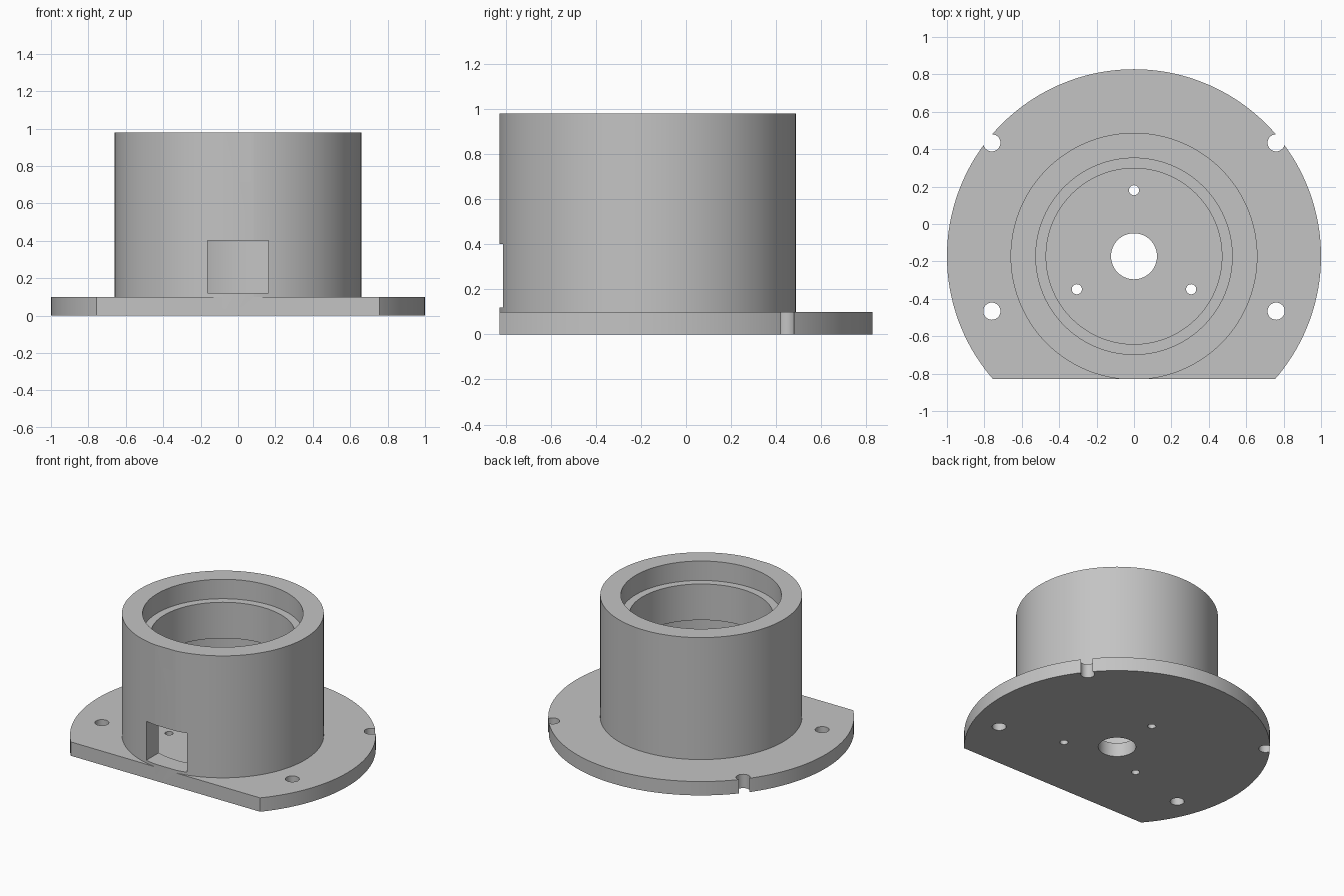
import bpy
import bmesh
from math import cos, sin, pi, radians
from mathutils import Matrix

if "Cube" in bpy.data.objects:
    bpy.data.objects.remove(bpy.data.objects["Cube"])

AXIS_Y = -0.1725      # centre of the round housing
FLAT_Y = -0.8275      # flat front edge of the flange

grey = bpy.data.materials.new("plain grey")
grey.use_nodes = True
colour = (0.55, 0.55, 0.55, 1)
grey.diffuse_color = colour
grey.node_tree.nodes["Principled BSDF"].inputs["Base Color"].default_value = colour


def add_object(name, bm):
    bmesh.ops.recalc_face_normals(bm, faces=bm.faces)
    mesh = bpy.data.meshes.new(name)
    bm.to_mesh(mesh)
    bm.free()
    mesh.materials.append(grey)
    obj = bpy.data.objects.new(name, mesh)
    bpy.context.collection.objects.link(obj)
    return obj


def lathe(name, profile, steps):
    """Spin a closed (radius, height) profile round the housing axis."""
    bm = bmesh.new()
    rings = [[bm.verts.new((r * cos(2 * pi * i / steps),
                            AXIS_Y + r * sin(2 * pi * i / steps), z))
              for r, z in profile] for i in range(steps)]
    n = len(profile)
    for i in range(steps):
        a, b = rings[i], rings[(i + 1) % steps]
        for j in range(n):
            k = (j + 1) % n
            bm.faces.new((a[j], b[j], b[k], a[k]))
    return add_object(name, bm)


def box(name, low, high):
    bm = bmesh.new()
    size = [h - l for l, h in zip(low, high)]
    mid = [(h + l) / 2 for l, h in zip(low, high)]
    bmesh.ops.create_cube(bm, size=1, matrix=Matrix.Translation(mid) @ Matrix.Diagonal((*size, 1)))
    return add_object(name, bm)


def drill(name, x, y, radius):
    bm = bmesh.new()
    bmesh.ops.create_cone(bm, cap_ends=True, segments=32, radius1=radius, radius2=radius,
                          depth=0.3, matrix=Matrix.Translation((x, y, 0.05)))
    return add_object(name, bm)


# Flange, tube wall, stepped bore and centre hole in one turned profile
housing = lathe("flanged_housing", [
    (0.123, 0), (1, 0), (1, 0.1), (0.66, 0.1), (0.66, 0.98), (0.525, 0.98),
    (0.525, 0.84), (0.47, 0.84), (0.47, 0.58), (0.525, 0.58), (0.525, 0.1), (0.123, 0.1),
], 144)

# Flat front edge and the window through the front wall
cutters = [
    box("flat_edge_cutter", (-1.5, -1.5, -0.5), (1.5, FLAT_Y, 1.5)),
    box("window_cutter", (-0.163, -1.2, 0.12), (0.163, AXIS_Y - 0.3, 0.402)),
]

# Mounting holes; the rear pair breaks through the rim
for x in (-0.76, 0.76):
    for y in (-0.466, 0.434):
        cutters.append(drill("mounting_hole_cutter", x, y, 0.046))

# Three small screw holes in the floor
for angle in (90, 210, 330):
    a = radians(angle)
    cutters.append(drill("screw_hole_cutter", 0.353 * cos(a), AXIS_Y + 0.353 * sin(a), 0.027))

bpy.ops.object.select_all(action="DESELECT")
bpy.context.view_layer.objects.active = housing
housing.select_set(True)
for cutter in cutters:
    cutter.hide_render = True
    mod = housing.modifiers.new("cut", "BOOLEAN")
    mod.operation = "DIFFERENCE"
    mod.solver = "EXACT"
    mod.object = cutter
    bpy.ops.object.modifier_apply(modifier=mod.name)

for cutter in cutters:
    bpy.data.objects.remove(cutter)

bpy.ops.object.shade_smooth_by_angle(angle=radians(30))
